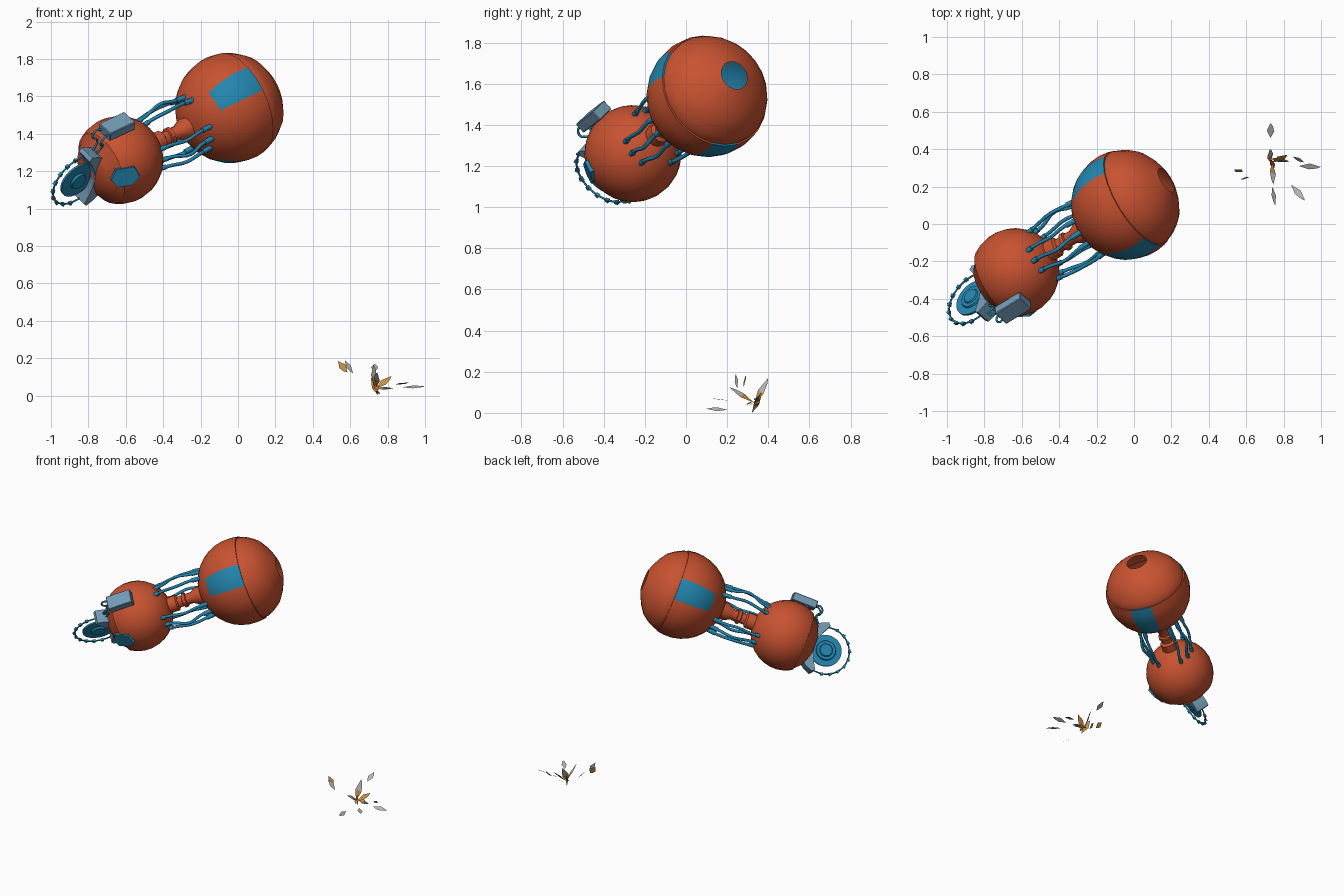
import bpy, bmesh, math
from mathutils import Vector, Matrix

if "Cube" in bpy.data.objects:
    bpy.data.objects.remove(bpy.data.objects["Cube"])


def mat(name, rgb):
    m = bpy.data.materials.new(name)
    m.diffuse_color = (*rgb, 1)
    m.use_nodes = True
    m.node_tree.nodes["Principled BSDF"].inputs["Base Color"].default_value = m.diffuse_color
    return m


ORANGE = mat("burnt_orange", (0.58, 0.085, 0.03))
TEAL = mat("teal_blue", (0.017, 0.24, 0.43))
STEEL = mat("blue_grey", (0.17, 0.33, 0.46))
GREY = mat("pale_grey", (0.5, 0.5, 0.5))
GOLD = mat("gold", (0.55, 0.28, 0.06))
DARK = mat("dark_grey", (0.1, 0.1, 0.11))
RED = mat("red", (0.6, 0.05, 0.03))


# Local frame: z runs from the small ball to the large ball
BIG, SMALL = Vector((-0.04, 0.105, 1.54)), Vector((-0.635, -0.258, 1.26))
AXIS = (BIG - SMALL).normalized()
E1 = (Vector((0, 0, 1)) - AXIS * AXIS.z).normalized()
E2 = AXIS.cross(E1)


def frame(o, x, y, z):
    m = Matrix((x, y, z)).transposed().to_4x4()
    m.translation = o
    return m


F_BIG, F_SMALL = frame(BIG, E1, E2, AXIS), frame(SMALL, E1, E2, AXIS)


def finish(name, bm, mw, mats, smooth=True, recalc=True):
    if recalc:
        bmesh.ops.recalc_face_normals(bm, faces=bm.faces)
    me = bpy.data.meshes.new(name)
    bm.to_mesh(me)
    bm.free()
    for m in mats:
        me.materials.append(m)
    for p in me.polygons:
        p.use_smooth = smooth
    if smooth:
        me.set_sharp_from_angle(angle=math.radians(30))
    ob = bpy.data.objects.new(name, me)
    bpy.context.collection.objects.link(ob)
    ob.matrix_world = mw
    return ob


def lathe(name, prof, mw, mats, segs=24, rule=None):
    """Spin (radius, height) points round local z."""
    bm = bmesh.new()
    rings = []
    for r, h in prof:
        if r < 1e-5:
            rings.append([bm.verts.new((0, 0, h))] * segs)
        else:
            rings.append([bm.verts.new((r * math.cos(2 * math.pi * i / segs),
                                        r * math.sin(2 * math.pi * i / segs), h)) for i in range(segs)])
    for k in range(len(prof) - 1):
        for i in range(segs):
            j = (i + 1) % segs
            q = [rings[k][i], rings[k][j], rings[k + 1][j], rings[k + 1][i]]
            f = bm.faces.new(list(dict.fromkeys(q)))
            if rule:
                f.material_index = rule((i + 0.5) * 360 / segs, (prof[k][1] + prof[k + 1][1]) / 2)
    return finish(name, bm, mw, mats)


def arc(r, a0, a1, n):
    """Profile points of a ball, angles measured from its front pole."""
    return [(r * math.sin(math.radians(a0 + (a1 - a0) * i / n)),
             -r * math.cos(math.radians(a0 + (a1 - a0) * i / n))) for i in range(n + 1)]


def prism(name, pts, depth, mw, m, bevel=0):
    """Extrude a 2D outline symmetrically along local z."""
    bm = bmesh.new()
    lo = [bm.verts.new((x, y, -depth / 2)) for x, y in pts]
    hi = [bm.verts.new((x, y, depth / 2)) for x, y in pts]
    n = len(pts)
    bm.faces.new(lo)
    bm.faces.new(hi)
    for i in range(n):
        bm.faces.new((lo[i], lo[(i + 1) % n], hi[(i + 1) % n], hi[i]))
    if bevel:
        bmesh.ops.bevel(bm, geom=list(bm.edges), offset=bevel, segments=1, affect='EDGES')
    return finish(name, bm, mw, [m])


def tube(name, pts, r, mw, m, cyclic=False):
    cu = bpy.data.curves.new(name, 'CURVE')
    cu.dimensions = '3D'
    cu.bevel_depth, cu.bevel_resolution, cu.resolution_u = r, 2, 5
    cu.use_fill_caps = True
    s = cu.splines.new('BEZIER')
    s.bezier_points.add(len(pts) - 1)
    s.use_cyclic_u = cyclic
    for b, p in zip(s.bezier_points, pts):
        b.co = p
        b.handle_left_type = b.handle_right_type = 'AUTO'
    cu.materials.append(m)
    ob = bpy.data.objects.new(name, cu)
    bpy.context.collection.objects.link(ob)
    ob.matrix_world = mw


def polar(r, deg, h):
    a = math.radians(deg)
    return Vector((r * math.cos(a), r * math.sin(a), h))


# Large hollow ball: front shell with three blue panels, then the rear cap with a hole
def panel_rule(deg, h):
    return int(any(abs(deg - c) < 15 for c in (60, 180, 300)) and h > -0.2)


lathe("large_ball_front_shell", arc(0.297, 8, 103, 9) + [(0.278, 0.067)], F_BIG, [ORANGE, TEAL], rule=panel_rule)
lathe("large_ball_rear_cap", [(0.281, 0.06), (0.281, 0.085), (0.266, 0.12), (0.245, 0.155), (0.218, 0.19),
                              (0.165, 0.227), (0.115, 0.252), (0.072, 0.268)], F_BIG, [ORANGE])

# Small ball with a stepped front face
lathe("small_ball", [(0, -0.205), (0.08, -0.198), (0.14, -0.175), (0.19, -0.125), (0.203, -0.12)]
      + arc(0.236, 60, 180, 10), F_SMALL, [ORANGE], segs=28)

# Neck with collars
lathe("neck", [(0, 0.2), (0.055, 0.2), (0.055, 0.285), (0.038, 0.295), (0.038, 0.325), (0.05, 0.33), (0.05, 0.35),
               (0.038, 0.355), (0.038, 0.39), (0.06, 0.43), (0.06, 0.48), (0, 0.48)], F_SMALL, [ORANGE], segs=12)

# Nine cables in three groups, with thicker plugs at both ends
for g in (0, 120, 240):
    for k, off in enumerate((-26, 0, 26)):
        a = g + off
        bow = (0.165, 0.185, 0.17)[k]
        tube("cable", [polar(0.14, a, 0.15), polar(0.155, a, 0.24), polar(bow, a + 4, 0.34),
                       polar(0.165, a, 0.43), polar(0.155, a, 0.53)], 0.01, F_SMALL, TEAL)
        tube("cable_plug", [polar(0.163, a, 0.45), polar(0.155, a, 0.53)], 0.015, F_SMALL, TEAL)
        tube("cable_plug", [polar(0.14, a, 0.15), polar(0.15, a, 0.21)], 0.014, F_SMALL, TEAL)

# Saw frame: x points forward, z is the blade normal
rad = math.radians(-50)
N = E1 * math.cos(rad) + E2 * math.sin(rad)
F_SAW = frame(SMALL - AXIS * 0.285, -AXIS, N.cross(-AXIS), N)
lathe("saw_disc", [(0, -0.02), (0.045, -0.02), (0.05, -0.008), (0.108, -0.006), (0.108, 0.006),
                   (0.068, 0.008), (0.064, 0.018), (0.045, 0.018), (0.04, 0.026), (0, 0.026)], F_SAW, [TEAL])
tube("saw_chain", [polar(0.16, 22.5 * i, 0) for i in range(16)], 0.005, F_SAW, TEAL, True)
for i in range(18):
    if abs(i - 9) > 4:
        p = polar(0.163, i * 20, 0)
        prism("chain_tooth", [(-0.009, -0.012), (0.011, -0.007), (0.004, 0.012), (-0.009, 0.01)], 0.016,
              F_SAW @ Matrix.Translation(p) @ Matrix.Rotation(math.radians(i * 20), 4, 'Z'), TEAL)

# Crescent guard on the inner side of the blade
outer = [polar(0.185, 105 + 150 * i / 10, 0)[:2] for i in range(11)]
inner = [(-0.03 - 0.055 * math.cos(math.pi * t / 2), 0.16 * t) for t in (-1, -0.6, -0.2, 0.2, 0.6, 1)]
prism("saw_guard", outer + inner, 0.095, F_SAW, STEEL)

# Box on the top of the small ball, with looped wires to the guard
W = E1 * math.cos(math.radians(37)) + E2 * math.sin(math.radians(37))
F_BOX = frame(SMALL - AXIS * 0.035 + W * 0.26, AXIS, W.cross(AXIS), W)
prism("tool_box", [(-0.085, -0.05), (0.085, -0.05), (0.085, 0.05), (-0.085, 0.05)], 0.055, F_BOX, STEEL, 0.004)
prism("box_foot", [(-0.04, -0.03), (0.04, -0.03), (0.04, 0.03), (-0.04, 0.03)], 0.1,
      F_BOX @ Matrix.Translation((0, 0, -0.04)), STEEL)
for y in (-0.025, 0.025):
    tube("box_wire", [(-0.08, y, 0), (-0.115, y * 1.4, 0.0), (-0.135, y * 1.4, -0.035),
                      (-0.11, y, -0.06), (-0.14, y * 0.6, -0.11)], 0.006, F_BOX, TEAL)

# Six-sided blue plate on the front flank
P = polar(1, 104, -0.55).normalized()
PD = E1 * P.x + E2 * P.y + AXIS * P.z
PX = (AXIS - PD * AXIS.dot(PD)).normalized()
prism("flank_plate", [(-0.075, 0.0), (-0.05, -0.05), (0.03, -0.055), (0.08, -0.02), (0.06, 0.045), (-0.04, 0.05)],
      0.05, frame(SMALL + PD * 0.215, PX, PD.cross(PX), PD), TEAL)


# Scattered shards: kites from base to tip, optionally gold at the base
def shard(base, tip, width, side, tip_mat, base_mat=None):
    b, t = Vector(base), Vector(tip)
    s = (t - b).cross(Vector(side)).normalized() * width / 2
    bm = bmesh.new()
    v = [bm.verts.new(p) for p in (b, b.lerp(t, 0.45) + s, b.lerp(t, 0.8) + s * 0.6, t,
                                   b.lerp(t, 0.5) - s)]
    bm.faces.new((v[0], v[1], v[4])).material_index = 1
    bm.faces.new((v[1], v[2], v[3], v[4]))
    finish("shard", bm, Matrix(), [tip_mat, base_mat or tip_mat], smooth=False, recalc=False)


UP = (0, 0.2, 1)
for args in (
        ((0.73, 0.33, 0.04), (0.725, 0.40, 0.17), 0.045, (1, -1, 0.2), GREY, GOLD),
        ((0.74, 0.33, 0.04), (0.82, 0.37, 0.105), 0.04, (0, -1, 1), GOLD, GOLD),
        ((0.74, 0.33, 0.05), (0.745, 0.21, 0.125), 0.04, (0.5, -0.4, 1), GREY, GOLD),
        ((0.73, 0.35, 0.04), (0.83, 0.335, 0.04), 0.03, (0, -0.6, 1), DARK, GOLD),
        ((0.75, 0.32, 0.0), (0.71, 0.37, 0.10), 0.04, (-1, -1, 0.3), GOLD, GOLD),
        ((0.75, 0.30, 0.03), (0.73, 0.34, 0.06), 0.03, (0, -1, 1), RED, GOLD),
        ((0.73, 0.46, 0.13), (0.73, 0.54, 0.17), 0.04, UP, GREY),
        ((0.88, 0.31, 0.045), (1.0, 0.305, 0.05), 0.035, (0, -0.5, 1), GREY),
        ((0.84, 0.21, 0.06), (0.915, 0.125, 0.07), 0.035, (0.1, 0.1, 1), GREY),
        ((0.74, 0.20, 0.015), (0.755, 0.10, 0.02), 0.03, (0.8, 0, 1), GREY),
        ((0.535, 0.29, 0.185), (0.585, 0.28, 0.125), 0.04, (-0.2, -1, 0.8), GOLD),
        ((0.57, 0.24, 0.19), (0.615, 0.25, 0.12), 0.03, (0.3, -1, 0.6), GREY),
        ((0.85, 0.36, 0.06), (0.91, 0.33, 0.07), 0.02, (0, -0.4, 1), DARK)):
    shard(*args)
